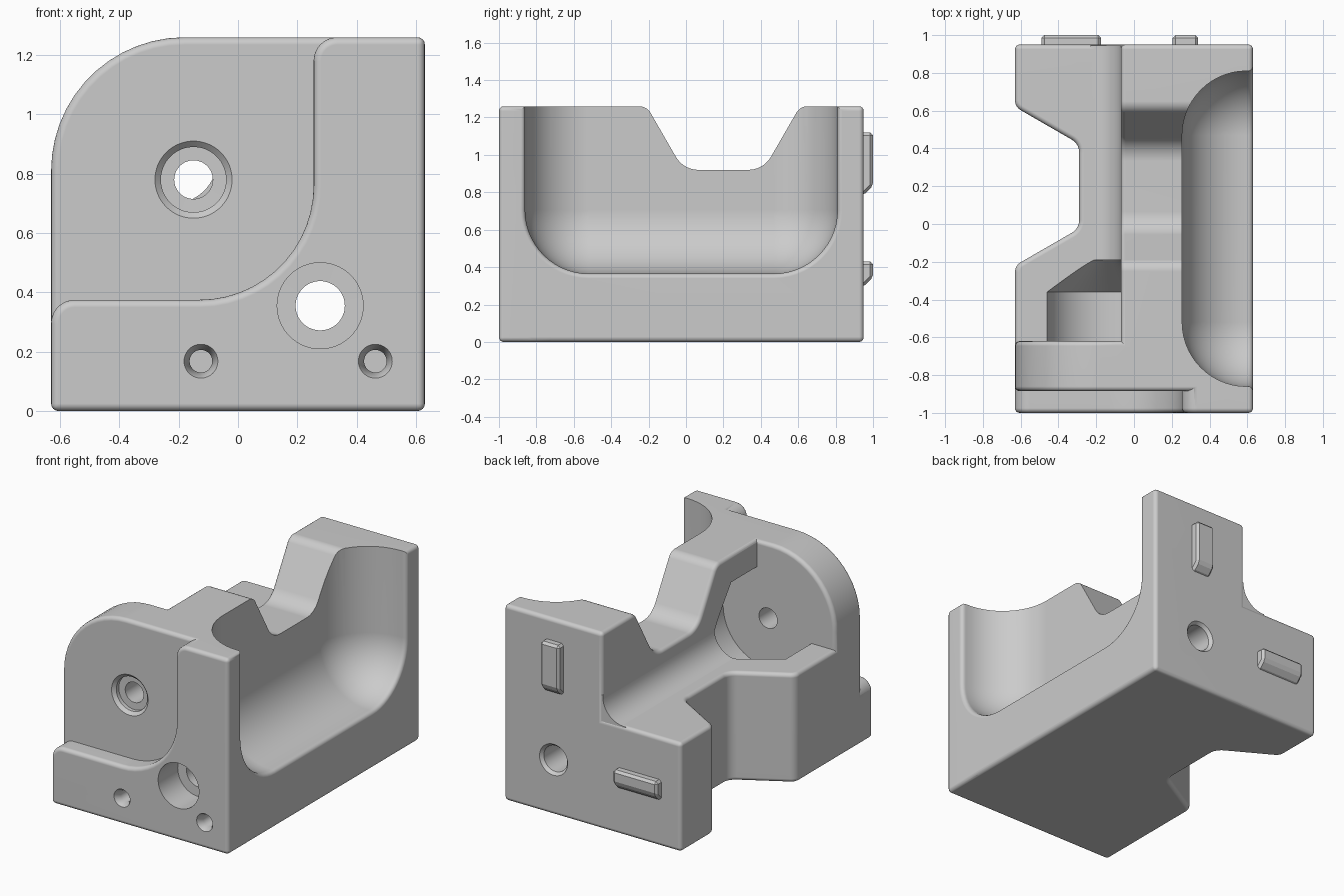
import bpy, bmesh, math
from mathutils import Vector

cube = bpy.data.objects.get("Cube")
if cube:
    bpy.data.objects.remove(cube, do_unlink=True)

grey = bpy.data.materials.new("plain grey")
grey.use_nodes = True
COLOUR = (0.6, 0.6, 0.6, 1)
grey.diffuse_color = COLOUR
grey.node_tree.nodes["Principled BSDF"].inputs["Base Color"].default_value = COLOUR


def make_object(name, bm):
    bmesh.ops.recalc_face_normals(bm, faces=bm.faces)
    mesh = bpy.data.meshes.new(name)
    bm.to_mesh(mesh)
    bm.free()
    mesh.materials.append(grey)
    obj = bpy.data.objects.new(name, mesh)
    bpy.context.collection.objects.link(obj)
    return obj


def activate(obj):
    bpy.ops.object.select_all(action='DESELECT')
    obj.select_set(True)
    bpy.context.view_layer.objects.active = obj


def apply(obj, kind, **settings):
    mod = obj.modifiers.new(kind, kind)
    for key, value in settings.items():
        setattr(mod, key, value)
    activate(obj)
    try:
        bpy.ops.object.modifier_apply(modifier=mod.name)
    except RuntimeError:
        obj.modifiers.clear()


def rounded(corners):
    """Outline from (a, b, radius) corners, with arcs at rounded ones."""
    out, n = [], len(corners)
    for i, (a, b, r) in enumerate(corners):
        p = Vector((a, b))
        if r == 0:
            out.append(p)
            continue
        u = (Vector(corners[i - 1][:2]) - p).normalized()
        v = (Vector(corners[(i + 1) % n][:2]) - p).normalized()
        half = u.angle(v) / 2
        centre = p + (u + v).normalized() * (r / math.sin(half))
        start = p + u * (r / math.tan(half)) - centre
        end = p + v * (r / math.tan(half)) - centre
        turn = -start.angle_signed(end)
        steps = max(3, round(abs(turn) / math.radians(7)))
        s0 = math.atan2(start.y, start.x)
        for k in range(steps + 1):
            t = s0 + turn * k / steps
            out.append(centre + Vector((math.cos(t), math.sin(t))) * r)
    return out


def bridge(name, loops):
    """Closed solid through a row of equal point loops."""
    bm = bmesh.new()
    rows = [[bm.verts.new(p) for p in loop] for loop in loops]
    n = len(rows[0])
    for r0, r1 in zip(rows, rows[1:]):
        for i in range(n):
            j = (i + 1) % n
            bm.faces.new((r0[i], r0[j], r1[j], r1[i]))
    bm.faces.new(rows[0])
    bm.faces.new(rows[-1])
    return make_object(name, bm)


def prism(name, outline, axis, lo, hi, bevel=0.025, segments=4):
    place = {'X': lambda p, h: (h, p[0], p[1]),
             'Y': lambda p, h: (p[0], h, p[1]),
             'Z': lambda p, h: (p[0], p[1], h)}[axis]
    obj = bridge(name, [[place(p, h) for p in outline] for h in (lo, hi)])
    if bevel:
        apply(obj, 'BEVEL', width=bevel, segments=segments, limit_method='ANGLE',
              angle_limit=math.radians(30), use_clamp_overlap=False)
    return obj


def bore(name, x, z, steps, sides=64):
    """Turned cutter along y from (y, radius) steps."""
    ring = [2 * math.pi * k / sides for k in range(sides)]
    return bridge(name, [[(x + r * math.cos(t), y, z + r * math.sin(t)) for t in ring]
                         for y, r in steps])


def is_closed(mesh):
    bm = bmesh.new()
    bm.from_mesh(mesh)
    closed = len(bm.faces) > 0 and all(e.is_manifold for e in bm.edges)
    bm.free()
    return closed


def combine(target, other, operation):
    """Boolean that falls back to the exact solver if the result is not sound."""
    backup = target.data.copy()
    apply(target, 'BOOLEAN', object=other, operation=operation, solver='MANIFOLD')
    if len(target.data.vertices) == len(backup.vertices) or not is_closed(target.data):
        target.data = backup
        apply(target, 'BOOLEAN', object=other, operation=operation, solver='EXACT',
              use_hole_tolerant=True)
    bpy.data.objects.remove(other, do_unlink=True)


W, TOP, BACK, INNER = 0.63, 1.26, 0.95, -0.75

# Upright wall with the notch in its top edge
body = prism("bracket_body", rounded([
    (INNER, 0, 0), (BACK, 0, 0), (BACK, TOP, 0), (0.61, TOP, 0.07),
    (0.414, 0.92, 0.14), (-0.014, 0.92, 0.14), (-0.21, TOP, 0.07), (INNER, TOP, 0)]),
    'X', -0.07, W)

# Base with the same notch in its side
base = prism("base", rounded([
    (-W, INNER, 0), (W, INNER, 0), (W, BACK, 0), (-W, BACK, 0), (-W, 0.62, 0.06),
    (-0.29, 0.424, 0.08), (-0.29, -0.024, 0.08), (-W, -0.22, 0.06)]), 'Z', 0, 0.7)

# Fillet between the base and the wall, sunk slightly into both
fillet = prism("inner_fillet", rounded([
    (-0.069, 0.86, 0), (-0.069, 0.699, 0.152), (-0.23, 0.699, 0), (-0.23, 0.6, 0),
    (0.03, 0.6, 0), (0.03, 0.86, 0)]), 'Y', INNER + 0.03, BACK - 0.006, bevel=0)

# Front plate with one large round corner
plate = prism("front_plate", rounded([
    (-W, 0, 0), (W, 0, 0), (W, TOP, 0), (-W, TOP, 0.45)]), 'Y', -0.885, -0.62)

# Raised L-shaped border on the front
border = prism("front_border", rounded([
    (-W, 0, 0), (W, 0, 0), (W, TOP, 0), (0.255, TOP, 0.08),
    (0.255, 0.375, 0.385), (-W, 0.375, 0.08)]), 'Y', -1, -0.8)

for part in (base, fillet):
    combine(body, part, 'UNION')

# Clearance recess behind the plate
combine(body, bore("recess_cutter", -0.15, 0.78,
                   [(-0.62, 0.32), (-0.36, 0.32), (-0.19, 0.1)]), 'DIFFERENCE')

for part in (plate, border):
    combine(body, part, 'UNION')

# Scooped side pocket with a softened rim
R, RIM, X0, Z0, Y0, Y1 = 0.34, 0.025, 0.255, 0.365, -0.86, 0.81
sections = [(X0, 0.002)]
for k in range(1, 15):
    t = math.pi / 2 * k / 14
    sections.append((X0 + R * (1 - math.cos(t)), R * math.sin(t)))
for k in range(5):
    t = math.pi / 2 * k / 4
    sections.append((W - RIM + RIM * math.sin(t), R + RIM * (1 - math.cos(t))))
sections.append((W + 0.1, R + RIM))
pocket_loops = []
for x, r in sections:
    loop = [(x, Y0 + R - r, 1.6)]
    for centre_y, start in ((Y0 + R, math.pi), (Y1 - R, 1.5 * math.pi)):
        for k in range(15):
            t = start + math.pi / 2 * k / 14
            loop.append((x, centre_y + r * math.cos(t), Z0 + R + r * math.sin(t)))
    loop.append((x, Y1 - R + r, 1.6))
    pocket_loops.append(loop)
combine(body, bridge("pocket_cutter", pocket_loops), 'DIFFERENCE')

# Counterbored, through and pilot holes
holes = [
    (-0.15, 0.78, [(-0.95, 0.13), (-0.885, 0.13), (-0.865, 0.11), (-0.84, 0.11),
                   (-0.839, 0.065), (-0.55, 0.065)]),
    (0.277, 0.355, [(-1.1, 0.145), (-0.801, 0.145), (-0.8, 0.083), (0.93, 0.083),
                    (0.95, 0.1), (1.1, 0.1)])]
for x in (-0.125, 0.463):
    holes.append((x, 0.168, [(-1.1, 0.057), (-1, 0.057), (-0.96, 0.038), (-0.75, 0.038)]))
for x, z, steps in holes:
    combine(body, bore("hole_cutter", x, z, steps), 'DIFFERENCE')

# Smooth the rounded edges, keep flats flat
activate(body)
bpy.ops.object.shade_smooth_by_angle(angle=math.radians(30))
body.modifiers.new("flat_normals", 'WEIGHTED_NORMAL').keep_sharp = True

# Locating tabs on the back, sloped underneath
for name, x0, x1, z0, z1 in (("upright_tab", 0.205, 0.34, 0.785, 1.12),
                             ("flat_tab", -0.49, -0.175, 0.295, 0.43)):
    prism(name, [(0.9, z0), (BACK, z0), (1, z0 + 0.05), (1, z1), (0.9, z1)],
          'X', x0, x1, bevel=0.015, segments=1)
